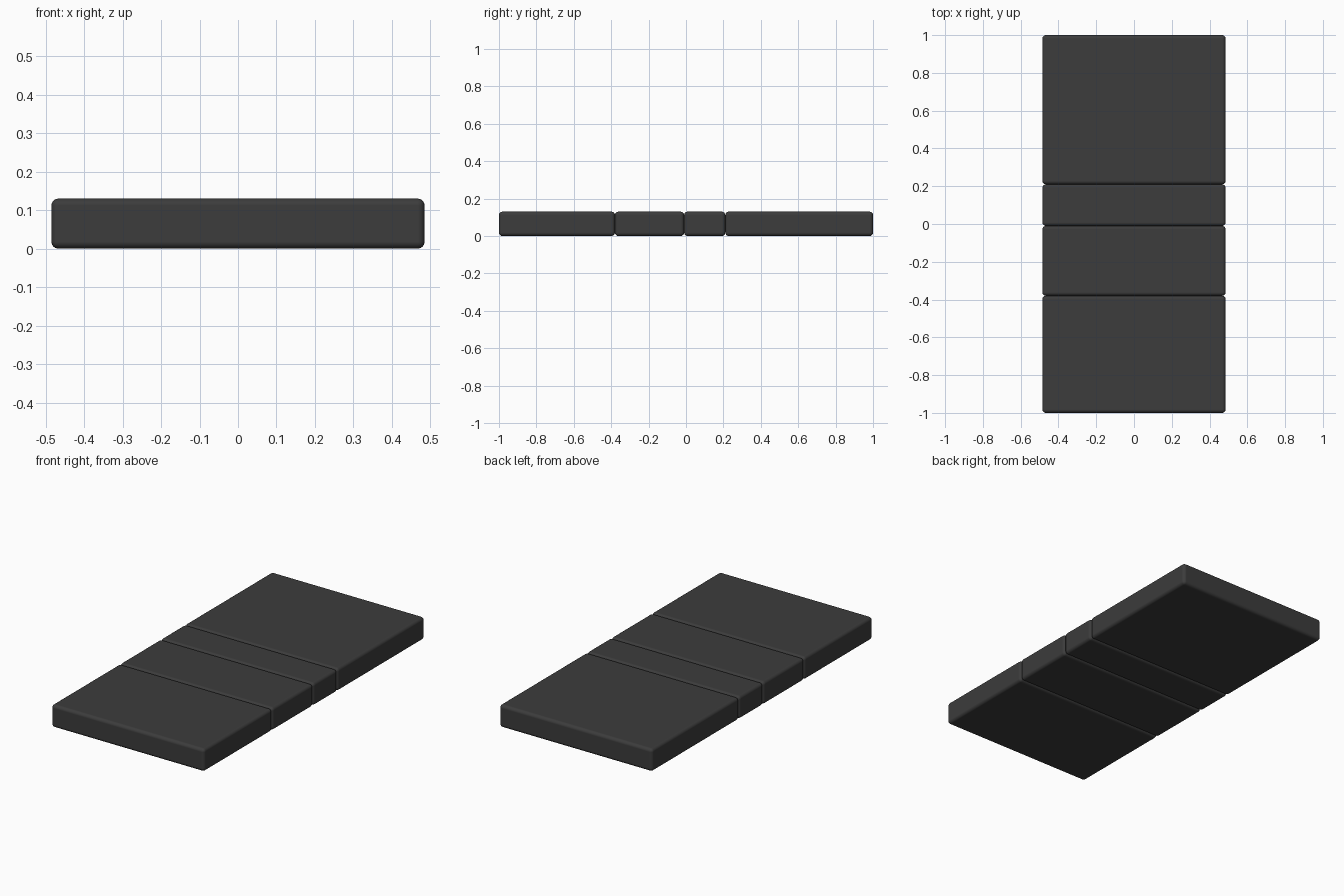
import bpy

if "Cube" in bpy.data.objects:
    bpy.data.objects.remove(bpy.data.objects["Cube"])

WIDTH, HEIGHT, RADIUS = 0.97, 0.13, 0.018

vinyl = bpy.data.materials.new("dark_vinyl")
vinyl.diffuse_color = (0.045, 0.045, 0.045, 1)
vinyl.use_nodes = True
vinyl.node_tree.nodes["Principled BSDF"].inputs["Base Color"].default_value = vinyl.diffuse_color


def cushion(name, y0, y1):
    """Rounded box pad spanning y0..y1, resting on the floor."""
    bpy.ops.mesh.primitive_cube_add(size=1, location=(0, (y0 + y1) / 2, HEIGHT / 2))
    ob = bpy.context.object
    ob.name = name
    ob.scale = (WIDTH, y1 - y0, HEIGHT)
    bpy.ops.object.transform_apply(location=False, rotation=False, scale=True)
    bevel = ob.modifiers.new("rounded_edges", "BEVEL")
    bevel.width = RADIUS
    bevel.segments = 4
    bevel.harden_normals = True
    ob.data.materials.append(vinyl)
    bpy.ops.object.shade_smooth()


# Four pads butted end to end, front to back
cushion("front_cushion", -1.0, -0.38)
cushion("lower_middle_cushion", -0.38, -0.01)
cushion("upper_middle_cushion", -0.01, 0.21)
cushion("back_cushion", 0.21, 1.0)
